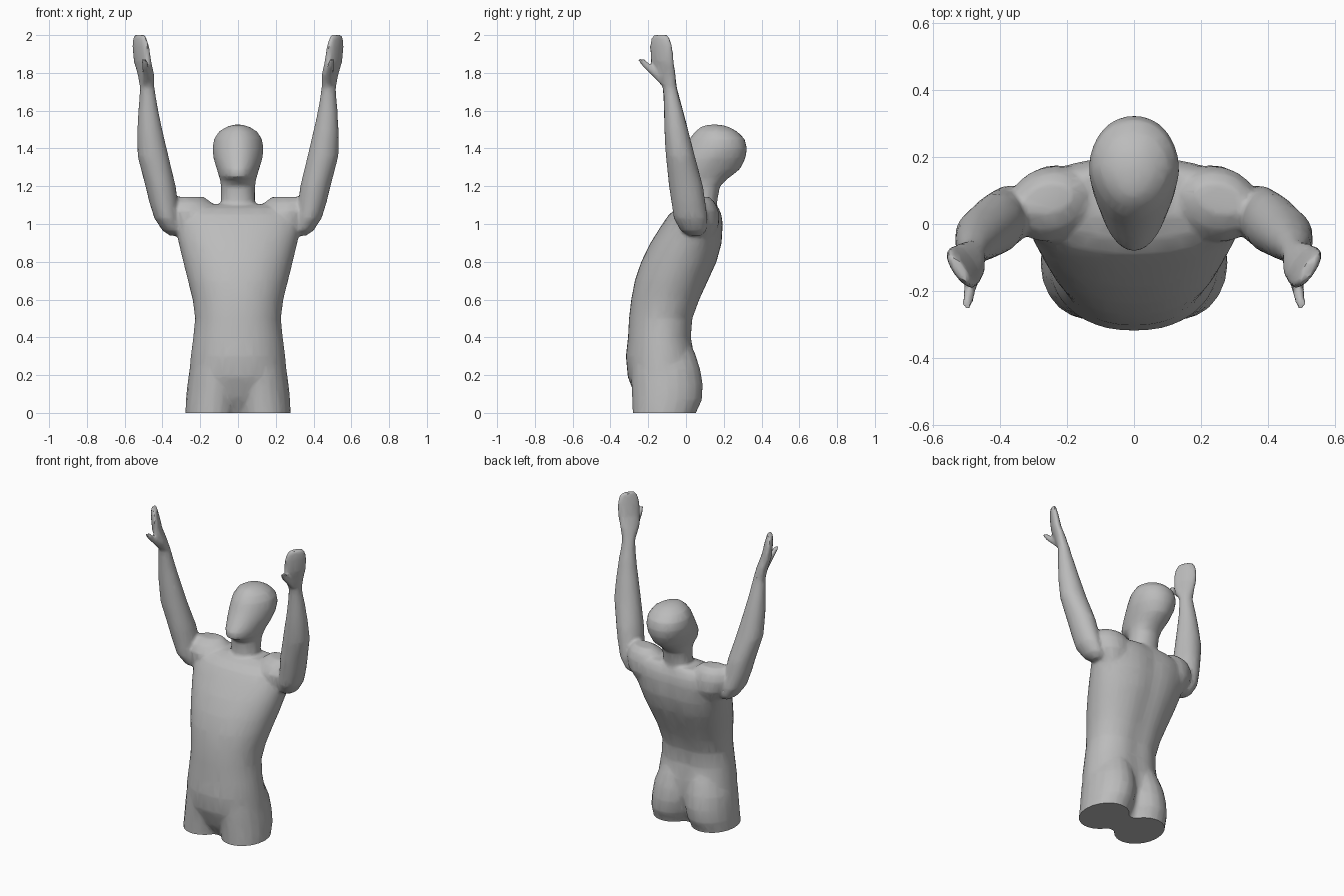
import bpy
import bmesh
from math import sin, cos, pi, radians, exp, copysign
from mathutils import Vector

if "Cube" in bpy.data.objects:
    bpy.data.objects.remove(bpy.data.objects["Cube"])

skin = bpy.data.materials.new("plain grey")
skin.use_nodes = True
grey = (0.5, 0.5, 0.5, 1)
skin.diffuse_color = grey
skin.node_tree.nodes["Principled BSDF"].inputs["Base Color"].default_value = grey

body_mesh = bpy.data.meshes.new("body")
bm = bmesh.new()


def loft(rings):
    """Skin a list of point rings and cap both ends."""
    loops = [[bm.verts.new(p) for p in ring] for ring in rings]
    for a, b in zip(loops, loops[1:]):
        for i in range(len(a)):
            j = (i + 1) % len(a)
            bm.faces.new((a[i], a[j], b[j], b[i]))
    bm.faces.new(loops[0][::-1])
    bm.faces.new(loops[-1])


def section(z, front, back, half, power=2.0, taper=0, spine=0, sides=40):
    """Horizontal superellipse with optional narrow front and spine groove."""
    pts = []
    for i in range(sides):
        t = 2 * pi * i / sides
        u = copysign(abs(cos(t)) ** (2 / power), cos(t))
        v = copysign(abs(sin(t)) ** (2 / power), sin(t))
        x = u * half * (1 - taper * max(0, -v))
        y = (front + back) / 2 + v * (back - front) / 2
        if v > 0:
            y -= spine * exp(-(x / 0.06) ** 2)
        pts.append(Vector((x, y, z)))
    return pts


def limb(rows, side, sides=20):
    """Loft of turned ellipses: x, y, z, broad radius, thin radius, turn."""
    rings = []
    for x, y, z, a, b, turn in rows:
        r = radians(turn)
        ring = []
        for i in range(sides):
            t = 2 * pi * i / sides
            u, v = a * cos(t), b * sin(t)
            ring.append((side * (x + u * cos(r) - v * sin(r)),
                         y + u * sin(r) + v * cos(r), z))
        rings.append(ring[::side])
    loft(rings)


# Torso: height, front, back, half width
torso = [
    (-0.05, -0.19, -0.02, 0.08), (0.0, -0.21, -0.01, 0.11),
    (0.08, -0.265, 0.03, 0.19), (0.19, -0.308, 0.055, 0.26),
    (0.3, -0.318, 0.052, 0.25), (0.4, -0.307, 0.034, 0.237),
    (0.5, -0.302, 0.042, 0.227), (0.6, -0.29, 0.079, 0.24),
    (0.7, -0.271, 0.124, 0.265), (0.8, -0.237, 0.169, 0.29),
    (0.9, -0.188, 0.195, 0.314), (1.0, -0.125, 0.2, 0.335),
    (1.05, -0.09, 0.193, 0.33), (1.085, -0.045, 0.178, 0.29),
    (1.105, 0.01, 0.165, 0.19),
]
loft([section(z, f, b, w, 2.25, 0.08, 0.012) for z, f, b, w in torso])

# Neck and head, face sloping back
head = [
    (1.0, -0.05, 0.17, 0.11), (1.12, 0.0, 0.165, 0.09), (1.2, 0.0, 0.18, 0.09),
    (1.235, -0.04, 0.215, 0.095), (1.25, -0.08, 0.235, 0.1), (1.29, -0.08, 0.285, 0.112),
    (1.35, -0.04, 0.315, 0.13), (1.4, -0.008, 0.323, 0.135), (1.45, 0.018, 0.31, 0.127),
    (1.49, 0.05, 0.27, 0.1), (1.515, 0.08, 0.225, 0.06), (1.526, 0.12, 0.18, 0.02),
]
loft([section(z, f, b, w, 2.1, 0.16 if z > 1.22 else 0) for z, f, b, w in head])

# Raised arm running into a flat hand
arm = [
    (0.33, 0.05, 0.938, 0.03, 0.03, 0), (0.345, 0.04, 0.965, 0.055, 0.07, 0),
    (0.375, 0.025, 1.03, 0.068, 0.09, 0), (0.395, 0.012, 1.12, 0.076, 0.09, 0),
    (0.41, 0.0, 1.2, 0.08, 0.09, 0), (0.45, -0.03, 1.36, 0.082, 0.077, 0),
    (0.467, -0.052, 1.5, 0.066, 0.063, 0), (0.475, -0.066, 1.6, 0.053, 0.051, 15),
    (0.48, -0.085, 1.72, 0.04, 0.036, 40), (0.487, -0.108, 1.79, 0.06, 0.034, 56),
    (0.505, -0.125, 1.86, 0.07, 0.031, 56), (0.515, -0.132, 1.94, 0.07, 0.026, 56),
    (0.52, -0.135, 1.98, 0.06, 0.02, 56), (0.52, -0.135, 2.001, 0.042, 0.017, 56),
]
thumb = [
    (0.485, -0.11, 1.74, 0.025, 0.02, 90), (0.483, -0.15, 1.785, 0.03, 0.022, 90),
    (0.49, -0.2, 1.83, 0.027, 0.019, 90), (0.497, -0.241, 1.874, 0.018, 0.014, 90),
]
# Shoulder blending back, chest and arm
shoulder = [
    (0.22, 0.06, 0.9, 0.07, 0.07, -15), (0.235, 0.06, 1.0, 0.125, 0.115, -15),
    (0.245, 0.06, 1.07, 0.135, 0.11, -15), (0.25, 0.067, 1.115, 0.11, 0.085, -15),
    (0.255, 0.075, 1.144, 0.075, 0.045, -15),
]
# Thigh and buttock
thigh = [
    (0.14, -0.115, -0.05, 0.138, 0.165, 0), (0.139, -0.115, 0.0, 0.14, 0.168, 0),
    (0.13, -0.1, 0.07, 0.146, 0.185, 0), (0.118, -0.1, 0.15, 0.15, 0.189, 0),
    (0.11, -0.107, 0.23, 0.147, 0.183, 0), (0.1, -0.12, 0.31, 0.13, 0.17, 0),
    (0.09, -0.13, 0.4, 0.1, 0.14, 0),
]
for side in (1, -1):
    for part in (arm, thumb, shoulder, thigh):
        limb(part, side)

bmesh.ops.recalc_face_normals(bm, faces=bm.faces)
bm.to_mesh(body_mesh)
bm.free()
body = bpy.data.objects.new("body", body_mesh)
bpy.context.collection.objects.link(body)

# Fuse the parts into one skin and soften the joints
fuse = body.modifiers.new("fuse", "REMESH")
fuse.mode = "VOXEL"
fuse.voxel_size = 0.01
soften = body.modifiers.new("soften", "SMOOTH")
soften.factor = 0.5
soften.iterations = 5
thin = body.modifiers.new("thin", "DECIMATE")
thin.ratio = 0.12
bpy.context.view_layer.update()
fused = bpy.data.meshes.new_from_object(body.evaluated_get(bpy.context.evaluated_depsgraph_get()))
body.modifiers.clear()
body.data = fused
fused.name = "body"

# Flat cut through the thighs
bm = bmesh.new()
bm.from_mesh(fused)
cut = bmesh.ops.bisect_plane(bm, geom=bm.verts[:] + bm.edges[:] + bm.faces[:],
                             plane_co=(0, 0, 0), plane_no=(0, 0, 1), clear_inner=True)
rim = [e for e in cut["geom_cut"] if isinstance(e, bmesh.types.BMEdge)]
bmesh.ops.holes_fill(bm, edges=rim, sides=0)
bmesh.ops.recalc_face_normals(bm, faces=bm.faces)
bm.to_mesh(fused)
bm.free()
fused.materials.clear()
fused.materials.append(skin)

bpy.context.view_layer.objects.active = body
body.select_set(True)
bpy.ops.object.shade_smooth_by_angle(angle=radians(40))
